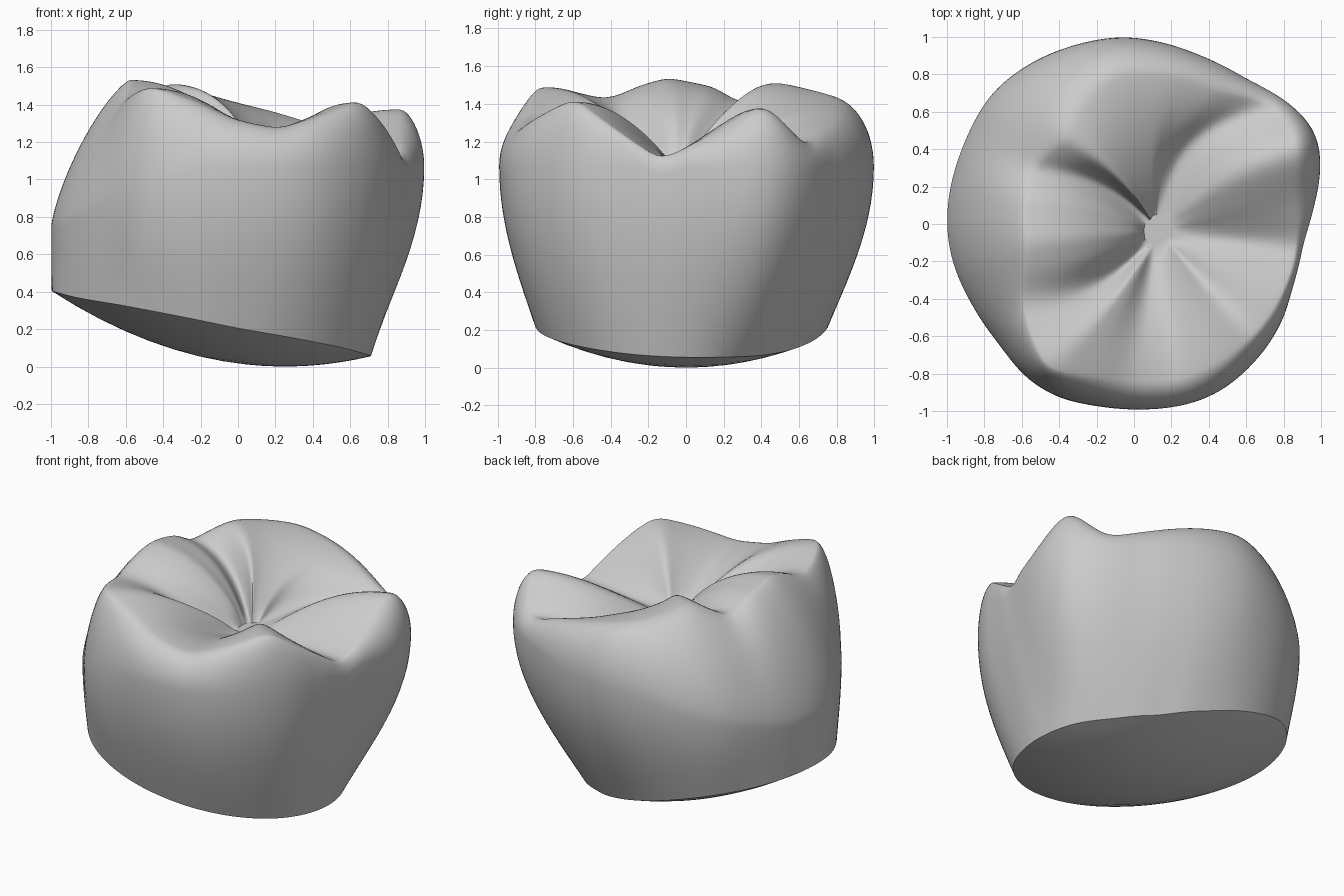
import bpy
import bmesh
import math
from mathutils import Vector

cube = bpy.data.objects.get("Cube")
if cube:
    bpy.data.objects.remove(cube, do_unlink=True)

SEGMENTS = 160
AXIS = Vector((0.05, 0.0))
PIT = Vector((0.13, -0.04, 1.11))

# Widest outline of the crown, counter-clockwise (x, y)
OUTLINE = [
    (1, .33), (.97, .5), (.86, .62), (.6, .77), (.35, .9), (.1, .98),
    (-.05, 1), (-.3, .96), (-.55, .86), (-.75, .71), (-.91, .42), (-.98, .2),
    (-1, 0), (-.97, -.2), (-.87, -.42), (-.71, -.65), (-.58, -.82),
    (-.4, -.93), (-.2, -.97), (.05, -.99), (.3, -.96), (.45, -.9),
    (.65, -.73), (.8, -.5), (.84, -.35), (.9, -.1), (.96, .1),
]

# Edge of the underside (x, y)
RIM = [
    (.71, -.05), (.66, .2), (.5, .4), (.27, .57), (0, .71), (-.3, .76),
    (-.63, .68), (-.88, .41), (-.99, .1), (-.99, -.13), (-.87, -.38),
    (-.65, -.64), (-.35, -.78), (0, -.79), (.3, -.71), (.56, -.5), (.67, -.28),
]

# Ridge through cusps and valleys (x, y, z, inner slope, groove bend)
CREST = [
    (.86, .41, 1.41, .9, .06), (.73, .62, 1.17, 1.4, .17), (.45, .7, 1.28, 1.2, .12),
    (.2, .78, 1.36, .8, .05), (-.12, .77, 1.44, .7, 0), (-.35, .46, 1.52, .7, -.04),
    (-.54, .29, 1.4, 1.5, -.09), (-.57, .15, 1.49, .7, -.05),
    (-.57, -.1, 1.54, .6, 0), (-.57, -.27, 1.49, .7, .05),
    (-.59, -.41, 1.42, 1.5, .09), (-.46, -.77, 1.5, .8, .04),
    (-.2, -.8, 1.41, .9, 0), (-.02, -.83, 1.32, 1.5, 0),
    (.22, -.83, 1.27, 1.1, 0), (.64, -.58, 1.43, .8, 0),
    (.86, -.13, 1.1, 1.7, 0), (.84, .15, 1.25, 1, 0),
]


def lerp(a, b, t):
    return a + (b - a) * t


def angle_of(segment):
    return math.tau * segment / SEGMENTS


def around(points, blur_passes):
    """Turn a closed loop of points into smooth (radius, *rest) per segment."""
    polar = []
    for x, y, *rest in points:
        offset = Vector((x, y)) - AXIS
        theta = math.atan2(offset.y, offset.x) % math.tau
        polar.append((theta, [offset.length, *rest]))
    polar.sort(key=lambda item: item[0])
    first, last = polar[0], polar[-1]
    polar = [(last[0] - math.tau, last[1])] + polar + [(first[0] + math.tau, first[1])]
    rows = []
    for segment in range(SEGMENTS):
        theta = angle_of(segment)
        for (t0, v0), (t1, v1) in zip(polar, polar[1:]):
            if t0 <= theta <= t1:
                t = (theta - t0) / (t1 - t0)
                rows.append([lerp(a, b, t) for a, b in zip(v0, v1)])
                break
    for _ in range(blur_passes):
        rows = [[(a + 2 * b + c) / 4 for a, b, c in
                 zip(rows[i - 1], rows[i], rows[(i + 1) % SEGMENTS])]
                for i in range(SEGMENTS)]
    return rows


def base_height(x, y):
    """Shallow bowl that closes the underside."""
    return 0.26 * (x - 0.25) ** 2 + 0.3 * y ** 2


def on_ray(theta, radius, z):
    return Vector((AXIS.x + radius * math.cos(theta), AXIS.y + radius * math.sin(theta), z))


outline = around(OUTLINE, 7)
crest = around(CREST, 5)
rim = around(RIM, 7)


def column(segment):
    """One vertical strip of points from the underside to the central pit."""
    theta = angle_of(segment)
    wide_r = outline[segment][0]
    crest_r, crest_z, slope, bend = crest[segment]
    rim_r = rim[segment][0]
    left = max(0, -math.cos(theta)) ** 2
    wide_z = min(1.07 - 0.32 * left, crest_z - 0.1)
    points = []
    # Underside
    for i in range(1, 9):
        p = on_ray(theta, rim_r * i / 8, 0)
        p.z = base_height(p.x, p.y)
        points.append(p)
    rim_z = points[-1].z
    # Flaring wall
    for i in range(1, 15):
        t = i / 14
        bulge = math.sin(t * math.pi / 2)
        points.append(on_ray(theta, lerp(rim_r, wide_r, bulge), lerp(rim_z, wide_z, t)))
    # Rounded shoulder up to the ridge
    fullness = 1 + 0.5 * left
    for i in range(1, 15):
        a = i / 14 * math.pi / 2
        points.append(on_ray(theta,
                             lerp(crest_r, wide_r, max(0, math.cos(a)) ** fullness),
                             lerp(wide_z, crest_z, math.sin(a) ** fullness)))
    # Chewing surface sinking to a small flat-floored pit
    top = points[-1]
    inward = top - PIT
    sideways = Vector((-inward.y, inward.x, 0)).normalized()
    for i in range(1, 28):
        s = 1 - i / 28
        p = PIT.lerp(top, s) + sideways * bend * math.sin(s * math.pi)
        climb = max(0, (s - 0.12) / 0.88)
        p.z = lerp(PIT.z, crest_z, math.sin(climb * math.pi / 2) ** slope)
        points.append(p)
    return points


# Tooth crown skin
bm = bmesh.new()
columns = [[bm.verts.new(p) for p in column(i)] for i in range(SEGMENTS)]
bottom = bm.verts.new((AXIS.x, AXIS.y, base_height(AXIS.x, AXIS.y)))
pit = bm.verts.new(PIT)
for i, here in enumerate(columns):
    after = columns[(i + 1) % SEGMENTS]
    bm.faces.new((bottom, after[0], here[0]))
    bm.faces.new((pit, here[-1], after[-1]))
    for j in range(len(here) - 1):
        bm.faces.new((here[j], after[j], after[j + 1], here[j + 1]))
bmesh.ops.recalc_face_normals(bm, faces=bm.faces)

mesh = bpy.data.meshes.new("tooth_crown")
bm.to_mesh(mesh)
bm.free()
crown = bpy.data.objects.new("tooth_crown", mesh)
bpy.context.collection.objects.link(crown)

# Plain grey enamel
enamel = bpy.data.materials.new("enamel_grey")
enamel.use_nodes = True
colour = (0.6, 0.6, 0.6, 1)
enamel.diffuse_color = colour
enamel.node_tree.nodes["Principled BSDF"].inputs["Base Color"].default_value = colour
mesh.materials.append(enamel)

bpy.ops.object.select_all(action="DESELECT")
crown.select_set(True)
bpy.context.view_layer.objects.active = crown
bpy.ops.object.shade_smooth_by_angle(angle=math.radians(40))
